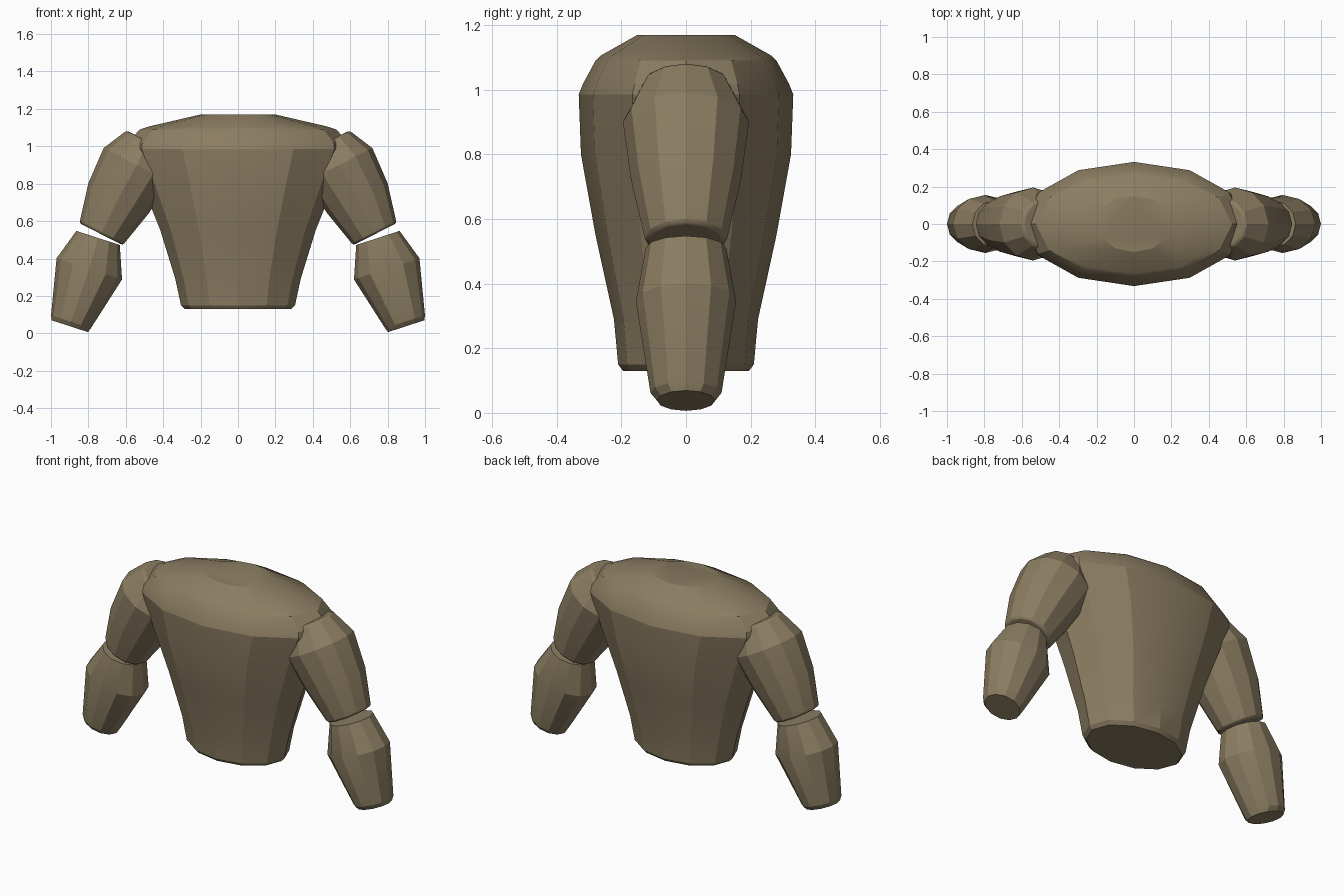
import bpy, bmesh, math
from mathutils import Vector

if "Cube" in bpy.data.objects:
    bpy.data.objects.remove(bpy.data.objects["Cube"])

cloth = bpy.data.materials.new("khaki_brown")
cloth.diffuse_color = (0.26, 0.205, 0.122, 1)
cloth.use_nodes = True
cloth.node_tree.nodes["Principled BSDF"].inputs["Base Color"].default_value = cloth.diffuse_color
SIDES = 12


def finish(name, bm, bevel=0.0):
    bmesh.ops.recalc_face_normals(bm, faces=bm.faces)
    mesh = bpy.data.meshes.new(name)
    bm.to_mesh(mesh)
    bm.free()
    mesh.materials.append(cloth)
    ob = bpy.data.objects.new(name, mesh)
    bpy.context.collection.objects.link(ob)
    bpy.ops.object.select_all(action='DESELECT')
    ob.select_set(True)
    bpy.context.view_layer.objects.active = ob
    bpy.ops.object.shade_smooth_by_angle(angle=math.radians(20))
    if bevel:
        mod = ob.modifiers.new("soft_edges", 'BEVEL')
        mod.width = bevel
        mod.segments = 2
        mod.limit_method = 'ANGLE'
        mod.angle_limit = math.radians(40)
    return ob


def loft(name, rings, tilt=0.0, side=1, bevel=0.0):
    """Skin elliptical rings (x, z, half width, half depth), tilted in the xz plane."""
    bm = bmesh.new()
    loops = []
    for cx, cz, rx, ry in rings:
        loop = []
        for i in range(SIDES):
            a = 2 * math.pi * i / SIDES
            u = rx * math.cos(a)
            loop.append(bm.verts.new((side * (cx + u * math.cos(tilt)),
                                      ry * math.sin(a),
                                      cz + u * math.sin(tilt))))
        loops.append(loop)
    for a, b in zip(loops, loops[1:]):
        for i in range(SIDES):
            j = (i + 1) % SIDES
            bm.faces.new((a[i], a[j], b[j], b[i]))
    bm.faces.new(loops[0])
    bm.faces.new(loops[-1])
    return finish(name, bm, bevel)


# Torso: narrow waist, broad chest, sloping shoulders
loft("torso", [
    (0, 0.13, 0.285, 0.195), (0, 0.15, 0.305, 0.21), (0, 0.29, 0.335, 0.223),
    (0, 0.55, 0.415, 0.28), (0, 0.80, 0.515, 0.325), (0, 0.985, 0.595, 0.332),
    (0, 1.02, 0.59, 0.318), (0, 1.09, 0.525, 0.28), (0, 1.105, 0.48, 0.265),
    (0, 1.17, 0.20, 0.15)])

for label, side in (("left", -1), ("right", 1)):
    # Upper arm, from the shoulder to the elbow
    loft(label + "_upper_arm", [
        (0.48, 1.025, 0.13, 0.13), (0.54, 0.90, 0.20, 0.195),
        (0.64, 0.72, 0.18, 0.17), (0.732, 0.53, 0.13, 0.125)],
        math.radians(27), side, 0.012)
    # Forearm, flared below the elbow and tapering to the wrist
    loft(label + "_forearm", [
        (0.748, 0.51, 0.122, 0.125), (0.795, 0.345, 0.184, 0.155),
        (0.893, 0.062, 0.112, 0.11), (0.899, 0.038, 0.102, 0.09)],
        math.radians(18), side)
    # Tiny cuff stud on the back of the forearm
    bm = bmesh.new()
    bmesh.ops.create_icosphere(bm, subdivisions=1, radius=0.009)
    bmesh.ops.translate(bm, verts=bm.verts, vec=Vector((side * 0.87, 0.108, 0.11)))
    finish(label + "_cuff_stud", bm)
